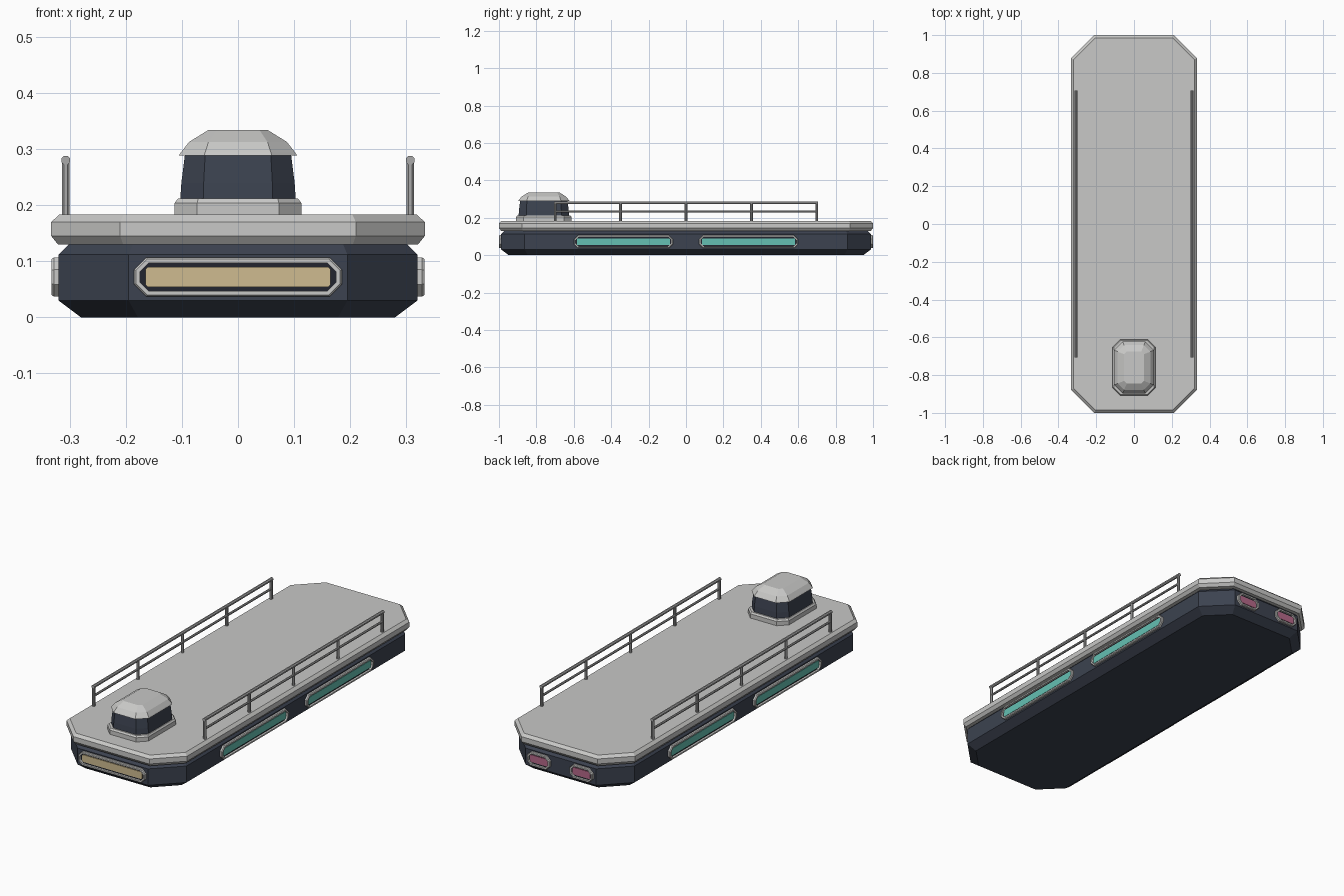
import bpy, bmesh, math
from mathutils import Matrix, Vector

if "Cube" in bpy.data.objects:
    bpy.data.objects.remove(bpy.data.objects["Cube"], do_unlink=True)


def material(name, rgb):
    m = bpy.data.materials.new(name)
    m.use_nodes = True
    m.diffuse_color = (*rgb, 1)
    m.node_tree.nodes["Principled BSDF"].inputs["Base Color"].default_value = (*rgb, 1)
    return m


LIGHT = material("light grey", (0.58, 0.58, 0.57))
STEEL = material("rail grey", (0.4, 0.4, 0.4))
NAVY = material("navy hull", (0.045, 0.055, 0.08))
DARK = material("dark recess", (0.016, 0.018, 0.028))
CREAM = material("cream lamp", (0.62, 0.5, 0.28))
TEAL = material("teal window", (0.13, 0.53, 0.45))
PINK = material("pink lamp", (0.46, 0.14, 0.25))


def finish(name, bm, mat, matrix=Matrix()):
    bmesh.ops.recalc_face_normals(bm, faces=bm.faces)
    bm.transform(matrix)
    mesh = bpy.data.meshes.new(name)
    bm.to_mesh(mesh)
    bm.free()
    mesh.materials.append(mat)
    obj = bpy.data.objects.new(name, mesh)
    bpy.context.collection.objects.link(obj)
    return obj


def octagon(hx, hy, cut):
    """Rectangle with cut corners, counter-clockwise."""
    return [(hx, cut - hy), (hx, hy - cut), (hx - cut, hy), (cut - hx, hy),
            (-hx, hy - cut), (-hx, cut - hy), (cut - hx, -hy), (hx - cut, -hy)]


def bridge(bm, a, b):
    for i in range(len(a)):
        j = (i + 1) % len(a)
        bm.faces.new((a[i], a[j], b[j], b[i]))


def stack(name, hx, hy, cut, layers, mat, matrix=Matrix()):
    """Closed solid from octagon layers given as (inset, height)."""
    bm = bmesh.new()
    rings = []
    for inset, z in layers:
        pts = octagon(hx - inset, hy - inset, cut - 0.586 * inset)
        rings.append([bm.verts.new((x, y, z)) for x, y in pts])
    for a, b in zip(rings, rings[1:]):
        bridge(bm, a, b)
    bm.faces.new(rings[0])
    bm.faces.new(rings[-1])
    return finish(name, bm, mat, matrix)


def frame(name, hx, hy, cut, width, back, front, mat, matrix):
    """Octagonal ring with a slightly bevelled outer edge."""
    bm = bmesh.new()
    rings = []
    for inset, z in ((0, back), (0, front - 0.004), (0.003, front), (width, front), (width, back)):
        pts = octagon(hx - inset, hy - inset, cut - 0.586 * inset)
        rings.append([bm.verts.new((x, y, z)) for x, y in pts])
    for i, ring in enumerate(rings):
        bridge(bm, ring, rings[(i + 1) % len(rings)])
    return finish(name, bm, mat, matrix)


# Hull and deck
stack("hull", 0.32, 0.988, 0.125,
      [(0.04, 0), (0, 0.03), (0, 0.112), (0.02, 0.132)], NAVY)
stack("deck", 0.333, 1.0, 0.123,
      [(0.012, 0.13), (0, 0.145), (0, 0.17), (0.014, 0.183)], LIGHT)

# Cabin
CABIN = Matrix.Translation((0, -0.76, 0))
stack("cabin_base", 0.113, 0.148, 0.04,
      [(0, 0.18), (0, 0.204), (0.006, 0.212)], LIGHT, CABIN)
stack("cabin_body", 0.103, 0.135, 0.041,
      [(0, 0.21), (0.002, 0.24), (0.009, 0.295)], NAVY, CABIN)
stack("cabin_roof", 0.105, 0.137, 0.045,
      [(0, 0.289), (0.003, 0.294), (0.018, 0.313), (0.052, 0.334)], LIGHT, CABIN)


# Framed lamps and windows; angle 0 faces the front
def framed_panel(name, angle, along, reach, half, colour, margin):
    m = (Matrix.Rotation(math.radians(angle), 4, "Z")
         @ Matrix.Translation((along, -reach, 0.072))
         @ Matrix.Rotation(math.pi / 2, 4, "X"))
    frame(name + "_frame", half, 0.035, 0.022, 0.01, -0.005, 0.0125, LIGHT, m)
    stack(name + "_recess", half - 0.009, 0.026, 0.017, [(0, -0.003), (0, 0.002)], DARK, m)
    stack(name + "_panel", half - margin, 0.018, 0.004, [(0, 0), (0, 0.006)], colour, m)


framed_panel("front_lamp", 0, 0, 0.988, 0.185, CREAM, 0.02)
for side, angle in (("left", 90), ("right", -90)):
    for end, s in (("front", -1), ("rear", 1)):
        along = s * 0.335 if side == "left" else -s * 0.335
        framed_panel(f"{side}_{end}_window", angle, along, 0.32, 0.265, TEAL, 0.016)
for side, along in (("left", -0.118), ("right", 0.118)):
    framed_panel(f"rear_{side}_lamp", 180, along, 0.988, 0.064, PINK, 0.016)


# Railings
def bar(bm, start, end, radius):
    start, end = Vector(start), Vector(end)
    d = end - start
    m = (Matrix.Translation((start + end) / 2) @ d.to_track_quat("Z", "Y").to_matrix().to_4x4()
         @ Matrix.Rotation(math.pi / 8, 4, "Z"))
    bmesh.ops.create_cone(bm, cap_ends=True, segments=8, radius1=radius,
                          radius2=radius, depth=d.length, matrix=m)


for side, x in (("left", 0.307), ("right", -0.307)):
    bm = bmesh.new()
    bar(bm, (x, -0.707, 0.28), (x, 0.707, 0.28), 0.0085)
    bar(bm, (x, -0.7, 0.233), (x, 0.7, 0.233), 0.006)
    for i in range(5):
        y = -0.7 + 0.35 * i
        bar(bm, (x, y, 0.18), (x, y, 0.28), 0.0075)
    finish(side + "_railing", bm, STEEL)
